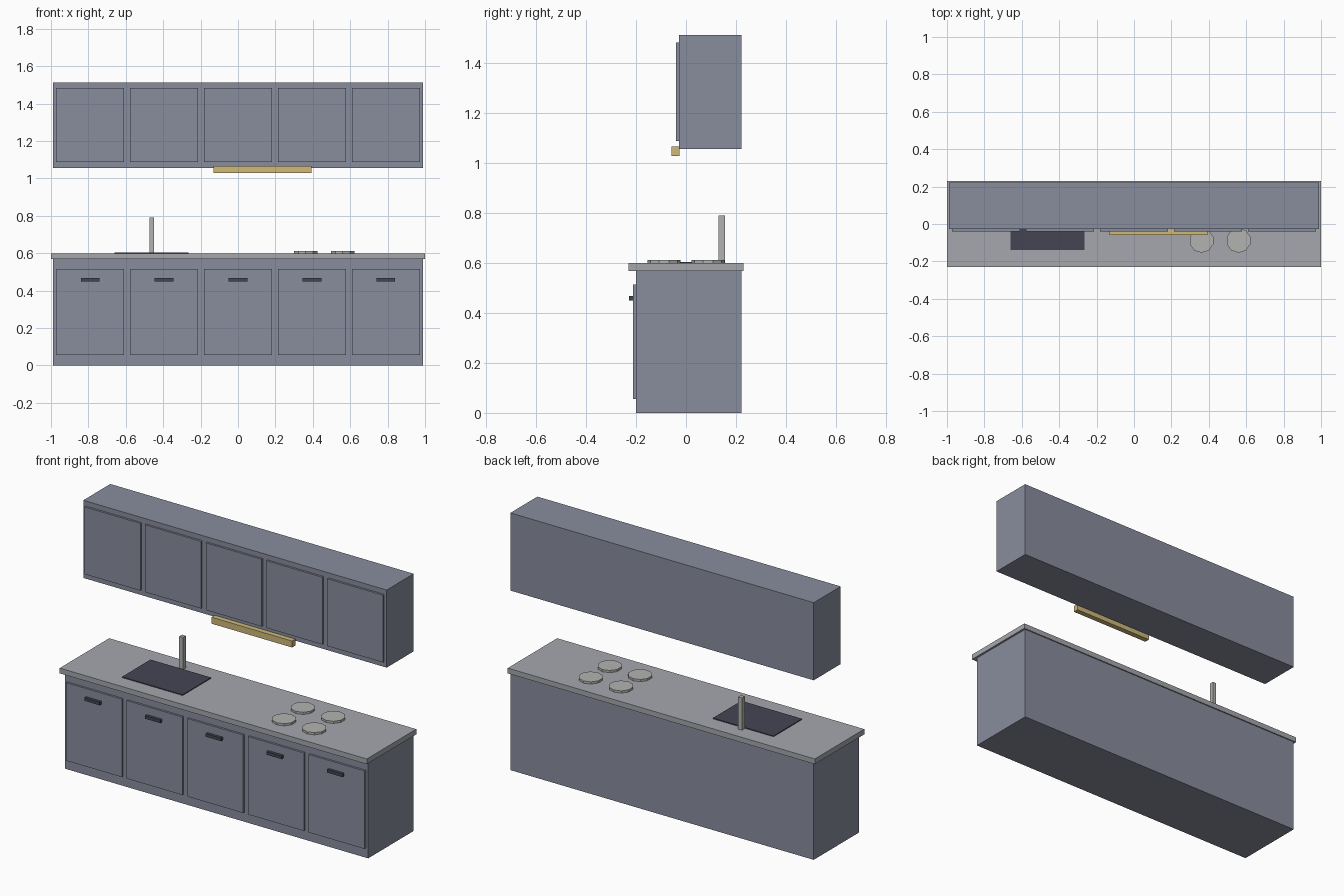
import bpy
from math import radians

if "Cube" in bpy.data.objects:
    bpy.data.objects.remove(bpy.data.objects["Cube"])


def material(name, rgb):
    m = bpy.data.materials.new(name)
    m.diffuse_color = (*rgb, 1)
    m.use_nodes = True
    m.node_tree.nodes["Principled BSDF"].inputs["Base Color"].default_value = m.diffuse_color
    return m


slate = material("slate", (0.25, 0.27, 0.34))
dark = material("dark", (0.06, 0.06, 0.09))
stone = material("stone", (0.38, 0.39, 0.42))
steel = material("steel", (0.45, 0.45, 0.44))
brass = material("brass", (0.62, 0.49, 0.20))


def box(name, x, y, z, mat):
    """Box from (min, max) ranges on each axis."""
    lo, hi = zip(x, y, z)
    bpy.ops.mesh.primitive_cube_add(size=1, location=[(a + b) / 2 for a, b in zip(lo, hi)])
    o = bpy.context.object
    o.name = name
    o.scale = [b - a for a, b in zip(lo, hi)]
    bpy.ops.object.transform_apply(location=False, rotation=False, scale=True)
    o.data.materials.append(mat)
    return o


# Cabinet bodies and worktop
box("base_cabinet", (-0.988, 0.988), (-0.2, 0.223), (0, 0.569), slate)
box("wall_cabinet", (-0.988, 0.988), (-0.028, 0.223), (1.057, 1.514), slate)
box("worktop", (-1, 1), (-0.23, 0.23), (0.569, 0.6), stone)

# Doors and handles, five bays
for i in range(5):
    c = (i - 2) * 0.3952
    door = (c - 0.1818, c + 0.1818)
    box("base_door", door, (-0.212, -0.2), (0.056, 0.515), slate)
    box("wall_door", door, (-0.040, -0.028), (1.088, 1.484), slate)
    box("handle", (c - 0.05, c + 0.05), (-0.229, -0.212), (0.45, 0.468), dark)

# Sink and tap
box("sink", (-0.659, -0.264), (-0.138, 0.127), (0.6, 0.605), dark)
box("tap", (-0.474, -0.449), (0.130, 0.156), (0.6, 0.79), steel)

# Hob plates
for x in (0.361, 0.559):
    for y in (-0.088, 0.088):
        bpy.ops.mesh.primitive_cylinder_add(vertices=10, radius=0.066, depth=0.013,
                                            location=(x, y, 0.6065))
        plate = bpy.context.object
        plate.name = "hob_plate"
        plate.data.materials.append(steel)

# Extractor bar
box("extractor_bar", (-0.132, 0.393), (-0.058, -0.026), (1.028, 1.066), brass)
